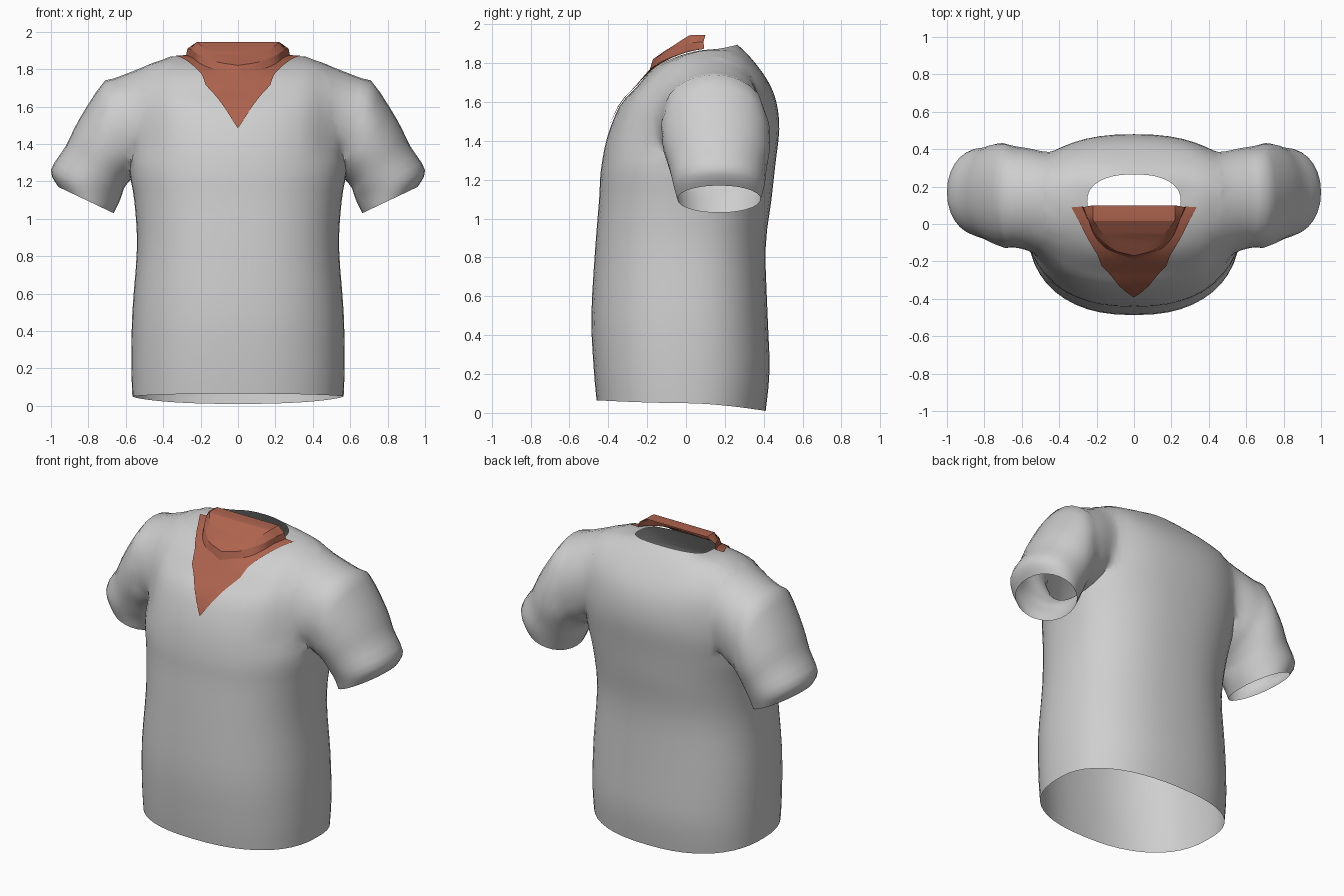
import bpy, bmesh, math
from mathutils import Vector
from mathutils.bvhtree import BVHTree

if "Cube" in bpy.data.objects:
    bpy.data.objects.remove(bpy.data.objects["Cube"])


def material(name, rgb):
    m = bpy.data.materials.new(name)
    m.diffuse_color = (*rgb, 1)
    m.use_nodes = True
    m.node_tree.nodes["Principled BSDF"].inputs["Base Color"].default_value = m.diffuse_color
    return m


GREY = material("light grey cloth", (0.62, 0.62, 0.62))
RUST = material("rust cloth", (0.42, 0.125, 0.075))


def make_object(name, bm, mats):
    me = bpy.data.meshes.new(name)
    bm.to_mesh(me)
    bm.free()
    ob = bpy.data.objects.new(name, me)
    bpy.context.collection.objects.link(ob)
    for m in mats:
        me.materials.append(m)
    return ob


def smooth_rows(rows, steps):
    """Catmull-Rom interpolation of parameter rows."""
    out = []
    n = len(rows)
    for i in range(n - 1):
        p = [rows[max(i - 1, 0)], rows[i], rows[i + 1], rows[min(i + 2, n - 1)]]
        for s in range(steps):
            t = s / steps
            out.append([0.5 * (2 * b + (c - a) * t + (2 * a - 5 * b + 4 * c - d) * t * t
                               + (3 * b - a - 3 * c + d) * t ** 3) for a, b, c, d in zip(*p)])
    out.append(list(rows[-1]))
    return out


def loft(name, rings):
    """Closed tube; the end caps get material slot 1 so they can be removed later."""
    bm = bmesh.new()
    loops = [[bm.verts.new(p) for p in r] for r in rings]
    n = len(loops[0])
    for a, b in zip(loops, loops[1:]):
        for i in range(n):
            j = (i + 1) % n
            bm.faces.new((a[i], a[j], b[j], b[i]))
    for cap in (loops[0], loops[-1]):
        c = sum((v.co for v in cap), Vector()) / n
        hub = bm.verts.new(c)
        for i in range(n):
            bm.faces.new((cap[i], cap[(i + 1) % n], hub)).material_index = 1
    bmesh.ops.recalc_face_normals(bm, faces=bm.faces)
    return make_object(name, bm, (GREY, RUST))


def spow(v, p):
    return math.copysign(abs(v) ** p, v)


# torso: half width, side y, front y, back y, side z, front z, back z
TORSO = [
    (.565, 0, -.46, .41, .05, .065, .01),
    (.57, 0, -.475, .43, .22, .23, .22),
    (.565, 0, -.487, .42, .50, .50, .50),
    (.54, 0, -.467, .41, .85, .85, .85),
    (.555, .02, -.447, .44, 1.10, 1.10, 1.10),
    (.58, .05, -.438, .46, 1.25, 1.25, 1.28),
    (.585, .10, -.405, .48, 1.42, 1.42, 1.46),
    (.58, .12, -.34, .465, 1.64, 1.58, 1.60),
    (.55, .13, -.26, .42, 1.79, 1.67, 1.71),
    (.42, .13, -.205, .34, 1.86, 1.735, 1.82),
    (.25, .12, -.165, .265, 1.87, 1.78, 1.895),
]
rings = []
for a, ys, yf, yb, zs, zf, zb in smooth_rows(TORSO, 3):
    ring = []
    for k in range(48):
        t = 2 * math.pi * k / 48
        c, s = math.cos(t), math.sin(t)
        ye, ze = (yb, zb) if s > 0 else (yf, zf)
        ring.append((a * spow(c, .85), ys + (ye - ys) * abs(s) ** .85,
                     zs + (ze - zs) * abs(s) ** 1.4))
    rings.append(ring)
shirt = loft("shirt_body", rings)

# sleeves: top x, top z, bottom x, bottom z, centre y, half depth
SLEEVE = [
    (.32, 1.74, .40, 1.36, .13, .18),
    (.46, 1.83, .46, 1.28, .13, .26),
    (.58, 1.81, .52, 1.24, .135, .295),
    (.71, 1.74, .57, 1.21, .145, .29),
    (.85, 1.53, .605, 1.17, .16, .27),
    (.92, 1.39, .62, 1.13, .165, .25),
    (1.0, 1.26, .635, 1.09, .17, .235),
    (.96, 1.17, .665, 1.03, .17, .215),
]
for side, label in ((1, "right"), (-1, "left")):
    rings = []
    for tx, tz, bx, bz, yc, hy in smooth_rows(SLEEVE, 3):
        ring = []
        for k in range(28):
            t = 2 * math.pi * k / 28
            f = (1 + math.cos(t)) / 2
            ring.append((side * (bx + (tx - bx) * f), yc + hy * spow(math.sin(t), .95),
                         bz + (tz - bz) * f))
        rings.append(ring)
    sleeve = loft(label + "_sleeve", rings)
    mod = shirt.modifiers.new("join", 'BOOLEAN')
    mod.operation = 'UNION'
    mod.solver = 'EXACT'
    mod.object = sleeve
    bpy.context.view_layer.objects.active = shirt
    bpy.ops.object.modifier_apply(modifier="join")
    bpy.data.objects.remove(sleeve)

# open the hem, neck and cuffs, then blend the shoulder seams
bm = bmesh.new()
bm.from_mesh(shirt.data)
bmesh.ops.delete(bm, geom=[f for f in bm.faces if f.material_index == 1], context='FACES')
bmesh.ops.remove_doubles(bm, verts=bm.verts, dist=.012)
bmesh.ops.triangulate(bm, faces=[f for f in bm.faces if len(f.verts) > 4])
seam = [v for v in bm.verts if .40 < abs(v.co.x) < .68 and v.co.z > 1.36]
for _ in range(14):
    bmesh.ops.smooth_vert(bm, verts=seam, factor=.5, use_axis_x=True,
                          use_axis_y=True, use_axis_z=True)
bmesh.ops.recalc_face_normals(bm, faces=bm.faces)
tree = BVHTree.FromBMesh(bm)
bm.to_mesh(shirt.data)
bm.free()

# collar: half outlines from the front centre to the shoulder
FOOT = [(0, -.37, 1.475), (.07, -.33, 1.585), (.12, -.27, 1.65), (.17, -.21, 1.70),
        (.19, -.15, 1.75), (.26, -.03, 1.80), (.335, .09, 1.865)]
BASE = [(0, -.17, 1.82), (.10, -.145, 1.835), (.17, -.09, 1.86),
        (.215, -.04, 1.88), (.25, .03, 1.905), (.27, .09, 1.91)]
RIM = [(0, -.12, 1.855), (.09, -.105, 1.865), (.15, -.07, 1.887),
       (.19, -.02, 1.92), (.22, .02, 1.945), (.22, .10, 1.945)]


def along(points, u):
    u *= len(points) - 1
    i = min(int(u), len(points) - 2)
    return Vector(points[i]).lerp(Vector(points[i + 1]), u - i)


COLS, ROWS = 18, 8
bm = bmesh.new()
grid = []
for k in range(-COLS, COLS + 1):
    u, sx = abs(k) / COLS, (-1 if k < 0 else 1)
    foot, base, rim = (along(p, u) for p in (FOOT, BASE, RIM))
    column = []
    for r in range(ROWS + 1):
        p = foot.lerp(base, r / ROWS)
        if r < ROWS:  # lie just on top of the shirt
            hit, normal, _, _ = tree.find_nearest(p)
            p = hit + normal * .008
        column.append(p)
    column.append(rim)
    grid.append([bm.verts.new((p.x * sx, p.y, p.z)) for p in column])
for a, b in zip(grid, grid[1:]):
    for r in range(ROWS + 1):
        bm.faces.new((a[r], b[r], b[r + 1], a[r + 1]))
# inner panel closing the front of the neck
for k in range(COLS):
    a, b = grid[k][-1], grid[k + 1][-1]
    c, d = grid[-2 - k][-1], grid[-1 - k][-1]
    bm.faces.new((a, b, c, d) if b is not c else (a, b, d))
bmesh.ops.recalc_face_normals(bm, faces=bm.faces)
collar = make_object("collar", bm, (RUST,))

for ob, angle in ((shirt, 60), (collar, 22)):
    bpy.ops.object.select_all(action='DESELECT')
    ob.select_set(True)
    bpy.context.view_layer.objects.active = ob
    bpy.ops.object.shade_smooth_by_angle(angle=math.radians(angle))
